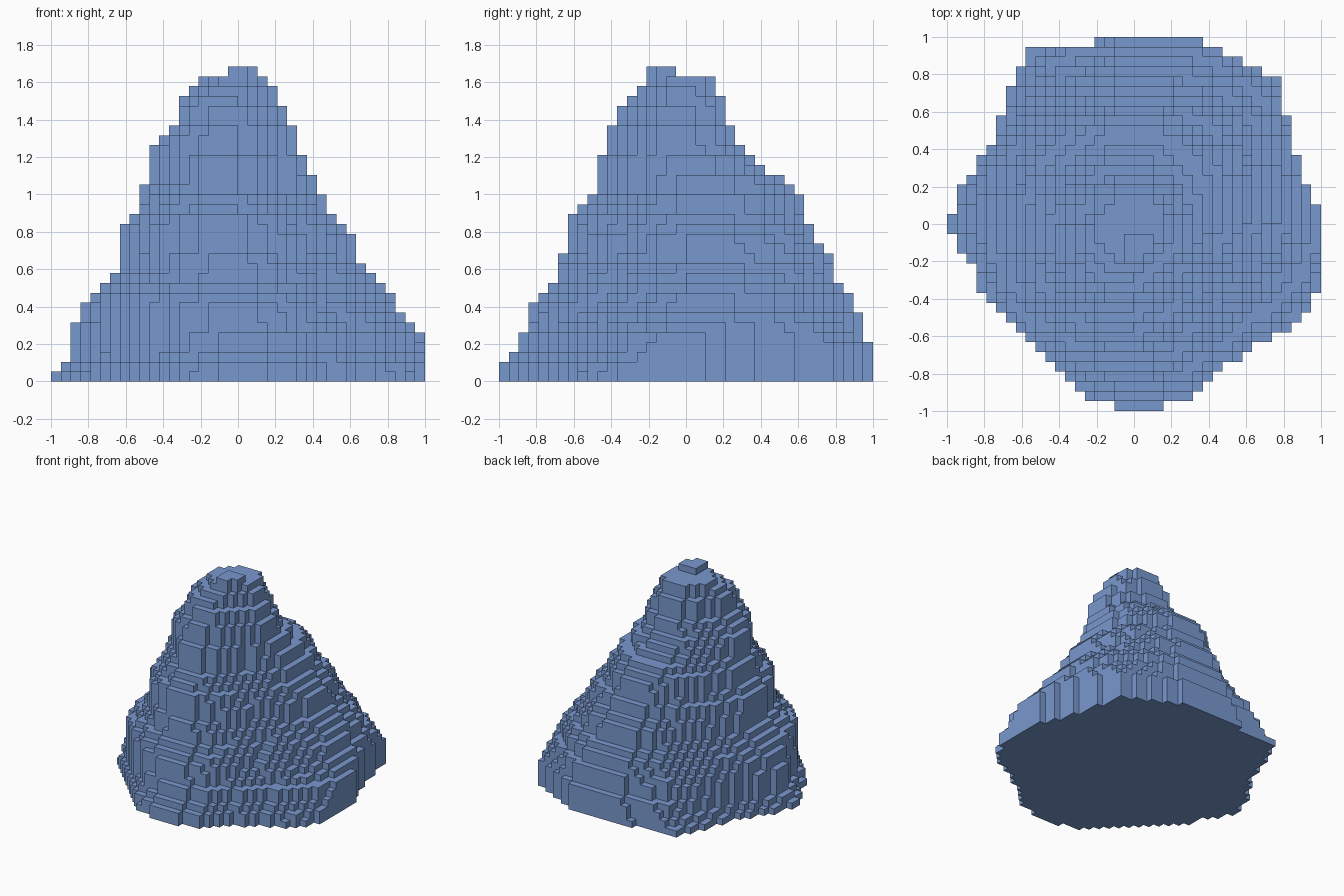
import bpy
import bmesh
import math
from mathutils import Vector, noise

default_cube = bpy.data.objects.get("Cube")
if default_cube:
    bpy.data.objects.remove(default_cube, do_unlink=True)

HALF = 19                # blocks from the centre to the widest edge
LEVELS = 32              # layers of blocks
SIZE = 1 / HALF          # edge length of one block

# Layers reached by each column of blocks, counted inward from the widest edge
LEFT_TOPS = [5, 6, 7, 9, 10, 11, 12, 15, 16, 17, 19, 21, 23, 26, 28, 30, 31]
RIGHT_TOPS = [1, 2, 6, 8, 9, 10, 11, 16, 17, 20, 24, 25, 26, 29, 30, 31, 31, 31]
FRONT_TOPS = [2, 3, 5, 8, 9, 10, 13, 17, 18, 19, 23, 26, 28, 29, 30]
BACK_TOPS = [4, 7, 9, 10, 13, 14, 16, 19, 20, 21, 21, 22, 23, 24, 26, 29, 31, 31, 31, 31]

# Radius by direction, counter-clockwise from +x: the foot and the upper slopes
FOOT = [1, .93, .96, 1.08, 1.04, 1.04, 1, 1, 1.09, .95, .88, .92,
        1, .9, .88, .84, .88, .96, 1, .98, .9, .93, 1.02, 1.06]
SLOPE = [1, 1.07, 1, .9, 1, 1.03, 1, .82]


def extent(tops, level):
    """Blocks from the centre to the edge of one layer."""
    return HALF - sum(top <= level for top in tops)


def radius(table, angle):
    """Interpolate a closed ring of radii."""
    position = angle / math.tau % 1 * len(table)
    index = int(position)
    first = table[index % len(table)]
    second = table[(index + 1) % len(table)]
    return first + (second - first) * (position - index)


def is_rock(i, j, level):
    """Whether the block lies inside the outline of its layer."""
    right, left = -extent(RIGHT_TOPS, level), extent(LEFT_TOPS, level)
    front, back = -extent(FRONT_TOPS, level), extent(BACK_TOPS, level)
    u = (2 * i + 1 - left - right) / (left - right)
    v = (2 * j + 1 - back - front) / (back - front)
    if max(abs(u), abs(v)) > 1:
        return False
    if level == LEVELS - 1:
        return True      # square summit block
    angle = math.atan2(v, u)
    blend = min(1, level / 8)
    limit = radius(FOOT, angle) * (1 - blend) + radius(SLOPE, angle) * blend
    rough = noise.noise(Vector((i, j, level)) * .31)
    return math.hypot(u, v) < limit + .03 * rough * blend


# Stack the layers, each block resting on one below
blocks = set()
for level in range(LEVELS):
    for i in range(-HALF, HALF):
        for j in range(-HALF, HALF):
            supported = level == 0 or (i, j, level - 1) in blocks
            if supported and is_rock(i, j, level):
                blocks.add((i, j, level))

# Skin the exposed sides of the blocks
bm = bmesh.new()
corners = {}


def corner(point):
    if point not in corners:
        corners[point] = bm.verts.new(Vector(point) * SIZE)
    return corners[point]


for block in sorted(blocks):
    for axis in range(3):
        for side in (0, 1):
            neighbour = list(block)
            neighbour[axis] += 2 * side - 1
            if tuple(neighbour) in blocks:
                continue
            ring = []
            for a, b in ((0, 0), (1, 0), (1, 1), (0, 1)):
                point = list(block)
                point[axis] += side
                point[(axis + 1) % 3] += a
                point[(axis + 2) % 3] += b
                ring.append(corner(tuple(point)))
            bm.faces.new(ring if side else ring[::-1])

mesh = bpy.data.meshes.new("block_mountain")
bm.to_mesh(mesh)
bm.free()
mountain = bpy.data.objects.new("block_mountain", mesh)
bpy.context.collection.objects.link(mountain)

# Single blue colour
blue = bpy.data.materials.new("slate_blue")
blue.use_nodes = True
colour = (.19, .315, .62, 1)
blue.diffuse_color = colour
blue.node_tree.nodes["Principled BSDF"].inputs["Base Color"].default_value = colour
mesh.materials.append(blue)
